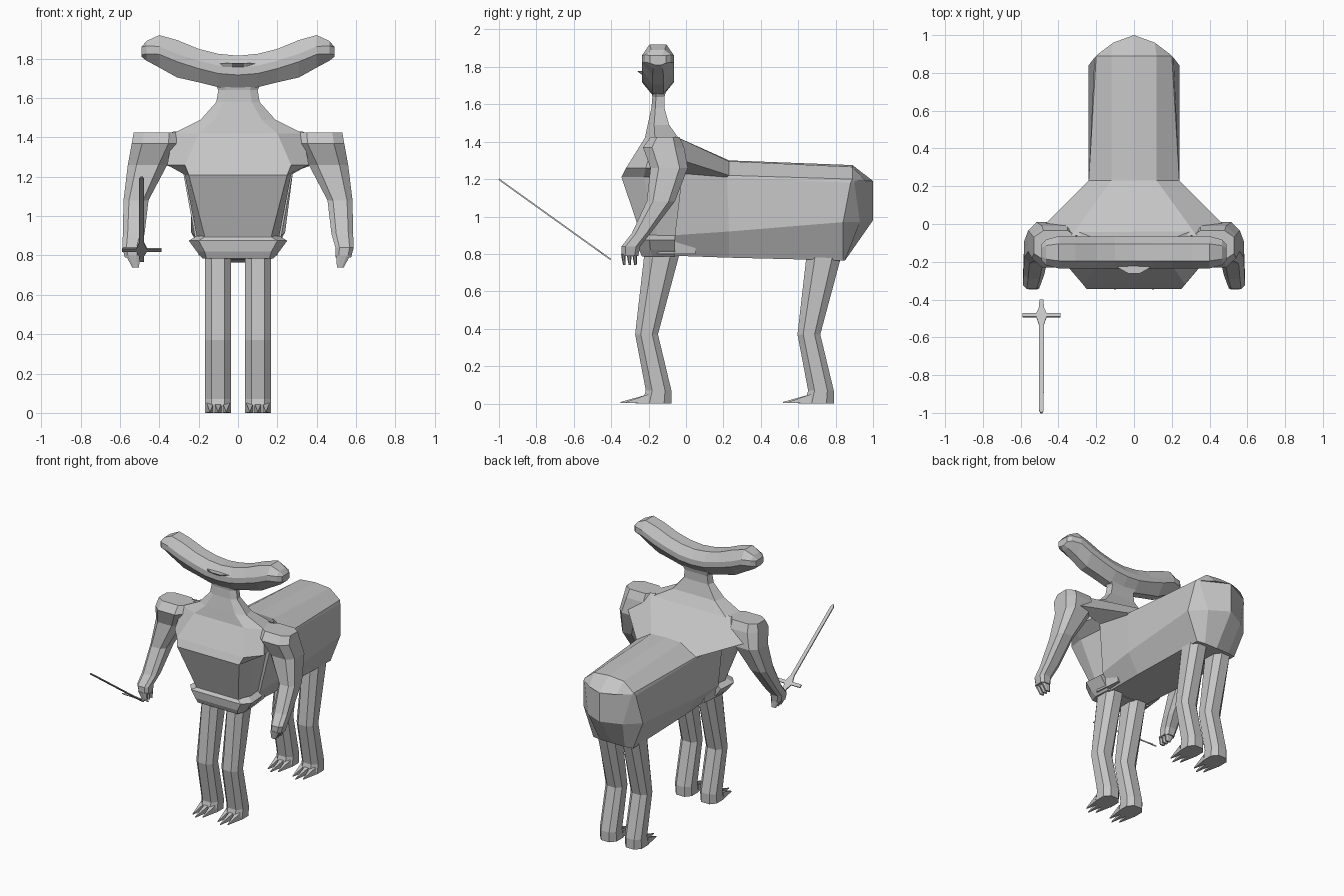
import bpy, bmesh
from mathutils import Vector

cube = bpy.data.objects.get("Cube")
if cube:
    bpy.data.objects.remove(cube, do_unlink=True)

grey = bpy.data.materials.new("stone_grey")
grey.use_nodes = True
GREY = (0.56, 0.56, 0.56, 1)
grey.diffuse_color = GREY
grey.node_tree.nodes["Principled BSDF"].inputs["Base Color"].default_value = GREY


def loft(name, rings):
    """Skin closed rings of equal length and cap both ends."""
    bm = bmesh.new()
    loops = [[bm.verts.new(p) for p in ring] for ring in rings]
    n = len(loops[0])
    for a, b in zip(loops, loops[1:]):
        for i in range(n):
            j = (i + 1) % n
            bm.faces.new((a[i], a[j], b[j], b[i]))
    bm.faces.new(loops[0])
    bm.faces.new(loops[-1])
    bmesh.ops.remove_doubles(bm, verts=bm.verts, dist=0.0005)
    bmesh.ops.recalc_face_normals(bm, faces=bm.faces)
    mesh = bpy.data.meshes.new(name)
    bm.to_mesh(mesh)
    bm.free()
    mesh.materials.append(grey)
    obj = bpy.data.objects.new(name, mesh)
    bpy.context.collection.objects.link(obj)
    return obj


def octagon(x0, x1, y0, y1, z, cut=0.25):
    """Rectangle with chamfered corners, level at z."""
    cx, cy = (x1 - x0) * cut, (y1 - y0) * cut
    return [(x0 + cx, y0, z), (x1 - cx, y0, z), (x1, y0 + cy, z), (x1, y1 - cy, z),
            (x1 - cx, y1, z), (x0 + cx, y1, z), (x0, y1 - cy, z), (x0, y0 + cy, z)]


def mirrored(half):
    """Close a half ring by reflecting it across x = 0."""
    return half + [(-x, y, z) for x, y, z in reversed(half)]


def spike(name, base, tip, t=0.15):
    """Taper a ring towards a tip point."""
    tip = Vector(tip)
    mid = sum((Vector(p) for p in base), Vector()) / len(base)
    return loft(name, [base, [tip + (Vector(p) - mid) * t for p in base]])


def flip(ring, side):
    return [(x * side, y, z) for x, y, z in ring]


# Upper torso and neck: z, front half width, half width, front y, back y
torso = [(0.80, 0.16, 0.20, -0.22, 0.05), (0.90, 0.17, 0.21, -0.24, 0.05),
         (1.21, 0.25, 0.27, -0.345, 0.05), (1.26, 0.27, 0.36, -0.32, 0.03),
         (1.42, 0.20, 0.33, -0.22, -0.04), (1.49, 0.12, 0.19, -0.205, -0.09),
         (1.58, 0.07, 0.11, -0.185, -0.115), (1.64, 0.06, 0.10, -0.18, -0.115),
         (1.70, 0.08, 0.13, -0.19, -0.10)]
loft("torso", [mirrored([(fw, yf, z), (w, yf + (yb - yf) * 0.3, z), (w * 0.9, yb, z)])
               for z, fw, w, yf, yb in torso])

# Flared band around the hips
band = [(0.785, 0.16, 0.18, -0.235), (0.82, 0.17, 0.21, -0.25),
        (0.875, 0.20, 0.25, -0.255), (0.90, 0.16, 0.21, -0.235)]
loft("hip_band", [mirrored([(fw, yf, z), (w, yf + 0.06, z), (w - 0.01, -0.06, z)])
                  for z, fw, w, yf in band])

# Four-legged body, from the shoulders to the rump
loft("body", [mirrored(half) for half in (
    [(0, -0.06, 1.43), (0.33, -0.06, 1.43), (0.49, -0.02, 1.30), (0.28, -0.02, 1.23),
     (0.22, -0.06, 0.90), (0.15, -0.06, 0.79)],
    [(0, 0.23, 1.30), (0.12, 0.23, 1.295), (0.24, 0.23, 1.22), (0.24, 0.22, 1.21),
     (0.24, 0.23, 0.92), (0.16, 0.23, 0.78)],
    [(0, 0.89, 1.275), (0.12, 0.89, 1.265), (0.20, 0.89, 1.20), (0.21, 0.88, 1.18),
     (0.24, 0.84, 0.97), (0.16, 0.84, 0.765)],
    [(0, 1.0, 1.19), (0.11, 0.96, 1.19), (0.19, 0.90, 1.19), (0.19, 0.90, 1.18),
     (0.14, 0.93, 0.97), (0.10, 0.85, 0.765)],
    [(0, 1.0, 1.19), (0, 1.0, 1.19), (0, 1.0, 1.19), (0, 1.0, 1.18),
     (0, 1.0, 0.98), (0, 0.85, 0.765)])])

# Wide hammer-shaped head: x, top z, bottom z, scale of depth
half_head = [(0.49, 1.86, 1.81, 0.5), (0.465, 1.89, 1.79, 0.8), (0.40, 1.92, 1.755, 1),
             (0.31, 1.895, 1.705, 1), (0.20, 1.85, 1.68, 1), (0.10, 1.825, 1.655, 1)]
sections = ([(-x, a, b, s) for x, a, b, s in half_head] + [(0, 1.815, 1.65, 1)]
            + half_head[::-1])
head = []
for x, top, low, s in sections:
    mid = low + (top - low) * 0.5
    outline = [(-0.045, top), (0.045, top), (0.085, mid + 0.025), (0.085, mid - 0.015),
               (0.03, low), (-0.03, low), (-0.085, mid - 0.015), (-0.085, mid + 0.025)]
    head.append([(x, -0.15 + dy * s, z) for dy, z in outline])
loft("head", head)

# Upper lip above the mouth
loft("lip", [mirrored([(0.14, -0.20, z), (0.03, y, z2)])
             for z, y, z2 in ((1.775, -0.262, 1.778), (1.735, -0.22, 1.745))])

# Arms with hands: z, inner x, outer x, front y, back y
arm = [(1.425, 0.30, 0.53, -0.19, -0.035), (1.37, 0.30, 0.54, -0.23, -0.01),
       (1.26, 0.36, 0.56, -0.19, 0.01), (1.08, 0.455, 0.582, -0.21, -0.06),
       (0.91, 0.475, 0.585, -0.29, -0.19), (0.84, 0.495, 0.588, -0.345, -0.245),
       (0.79, 0.495, 0.575, -0.345, -0.255)]
for side, label in ((1, "left"), (-1, "right")):
    loft(label + "_arm", [flip(octagon(x0, x1, y0, y1, z, 0.22), side)
                          for z, x0, x1, y0, y1 in arm])
    for i in range(3):
        y = -0.335 + i * 0.03
        base = octagon(0.50, 0.57, y - 0.013, y + 0.013, 0.80)
        spike(label + "_finger", flip(base, side), (side * 0.52, y + 0.005, 0.74), 0.5)

# Legs and clawed feet: z, front y, back y
leg = [(0.84, -0.225, -0.03), (0.78, -0.225, -0.04), (0.37, -0.272, -0.15),
       (0.07, -0.215, -0.078), (0.0, -0.235, -0.078)]
for pair, shift in (("front", 0), ("rear", 0.868)):
    for side, label in ((1, "left"), (-1, "right")):
        name = pair + "_" + label
        loft(name + "_leg", [flip(octagon(0.035, 0.167, a + shift, b + shift, z), side)
                             for z, a, b in leg])
        for x, y in ((0.06, -0.32), (0.101, -0.35), (0.142, -0.32)):
            base = [(x + dx, -0.20 + shift, z) for dx, z in
                    ((-0.022, 0), (0.022, 0), (0.018, 0.05), (-0.018, 0.05))]
            spike(name + "_claw", flip(base, side), (side * x, y + shift, 0.006), 0.1)

# Sword held by the right hand: distance along the sword, half width
blade = [(0, 0.011), (0.05, 0.013), (0.088, 0.027), (0.088, 0.1), (0.112, 0.1),
         (0.112, 0.027), (0.16, 0.013), (0.72, 0.012), (0.737, 0.004)]
start, along = Vector((-0.49, -0.402, 0.77)), Vector((0, -0.6, 0.43)).normalized()
across = Vector((1, 0, 0))
normal = along.cross(across)
outline = [(s, w) for s, w in blade] + [(s, -w) for s, w in reversed(blade)]
loft("sword", [[start + along * s + across * w + normal * t for s, w in outline]
               for t in (-0.004, 0.004)])
